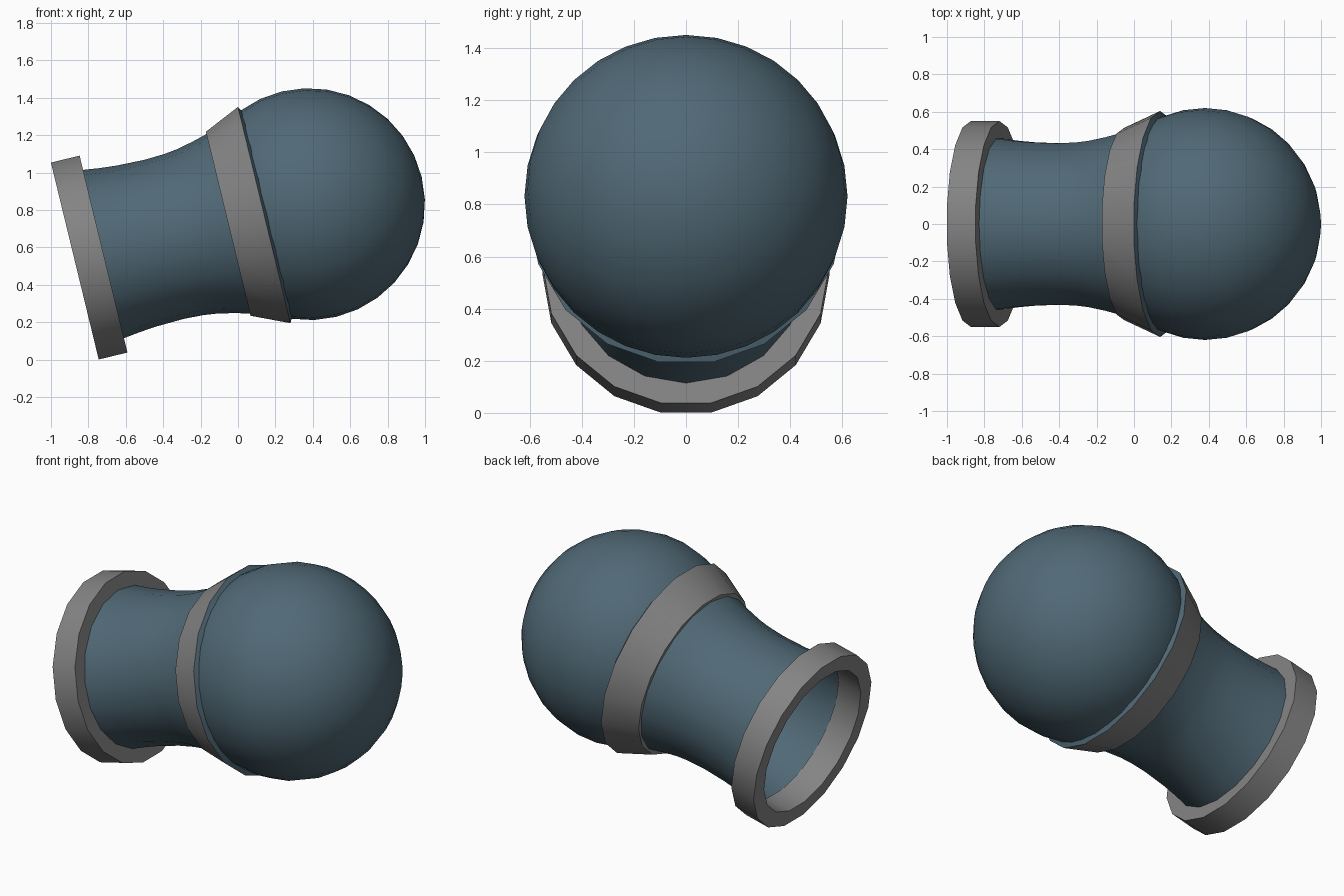
import bpy
import bmesh
from math import cos, sin, pi, radians
from mathutils import Matrix, Vector

cube = bpy.data.objects.get("Cube")
if cube:
    bpy.data.objects.remove(cube, do_unlink=True)

SIDES = 18
TILT = radians(13.65)
# Local z runs along the barrel axis, starting at the open end
along = Vector((cos(TILT), 0, sin(TILT)))
up = Vector((-sin(TILT), 0, cos(TILT)))
side = along.cross(up)
frame = Matrix.Translation((-0.8725, 0, 0.527)) @ Matrix((up, side, along)).transposed().to_4x4()


def material(name, rgb):
    mat = bpy.data.materials.new(name)
    mat.use_nodes = True
    mat.diffuse_color = (*rgb, 1)
    mat.node_tree.nodes["Principled BSDF"].inputs["Base Color"].default_value = (*rgb, 1)
    return mat


blue = material("slate blue", (0.080, 0.140, 0.180))
grey = material("mid grey", (0.230, 0.230, 0.230))


def finish(bm, name, mats):
    bmesh.ops.recalc_face_normals(bm, faces=bm.faces)
    mesh = bpy.data.meshes.new(name)
    bm.to_mesh(mesh)
    bm.free()
    for mat in mats:
        mesh.materials.append(mat)
    obj = bpy.data.objects.new(name, mesh)
    obj.matrix_world = frame
    bpy.context.collection.objects.link(obj)
    bpy.ops.object.select_all(action="DESELECT")
    obj.select_set(True)
    bpy.context.view_layer.objects.active = obj
    bpy.ops.object.shade_smooth_by_angle(angle=radians(30))
    return obj


def lathe(name, profile, mats, phase=0.0, closed=False, slots=None):
    """Sweep (distance, radius) points around the axis; slots colour each strip."""
    bm = bmesh.new()
    rings = []
    for t, r in profile:
        angles = [phase + 2 * pi * i / SIDES for i in range(SIDES)]
        rings.append([bm.verts.new((r * cos(a), r * sin(a), t)) for a in angles])
    strips = list(zip(rings, rings[1:]))
    if closed:
        strips.append((rings[-1], rings[0]))
    for k, (a, b) in enumerate(strips):
        for i in range(SIDES):
            j = (i + 1) % SIDES
            face = bm.faces.new((a[i], a[j], b[j], b[i]))
            face.material_index = slots[k] if slots else 0
    return finish(bm, name, mats)


half_step = pi / SIDES

# Thick ring around the open end
lathe("muzzle_ring", [(0, 0.55), (0.158, 0.55), (0.158, 0.452), (0, 0.452)],
      [grey], half_step, closed=True)

# Waisted open barrel
lathe("barrel", [(0.15, 0.464), (0.25, 0.451), (0.34, 0.443), (0.49, 0.438), (0.6, 0.443),
                 (0.67, 0.452), (0.76, 0.471), (0.85, 0.495), (0.96, 0.53)], [blue])

# Flared collar with a blue lip against the ball
lathe("collar", [(0.844, 0.47), (0.844, 0.514), (1.042, 0.604), (1.062, 0.565)],
      [grey, blue], half_step, slots=[0, 0, 1])

# Ball closing the rear end
bm = bmesh.new()
bmesh.ops.create_uvsphere(bm, u_segments=32, v_segments=16, radius=0.62,
                          matrix=Matrix.Translation((0, 0, 1.2885)))
finish(bm, "ball", [blue])
